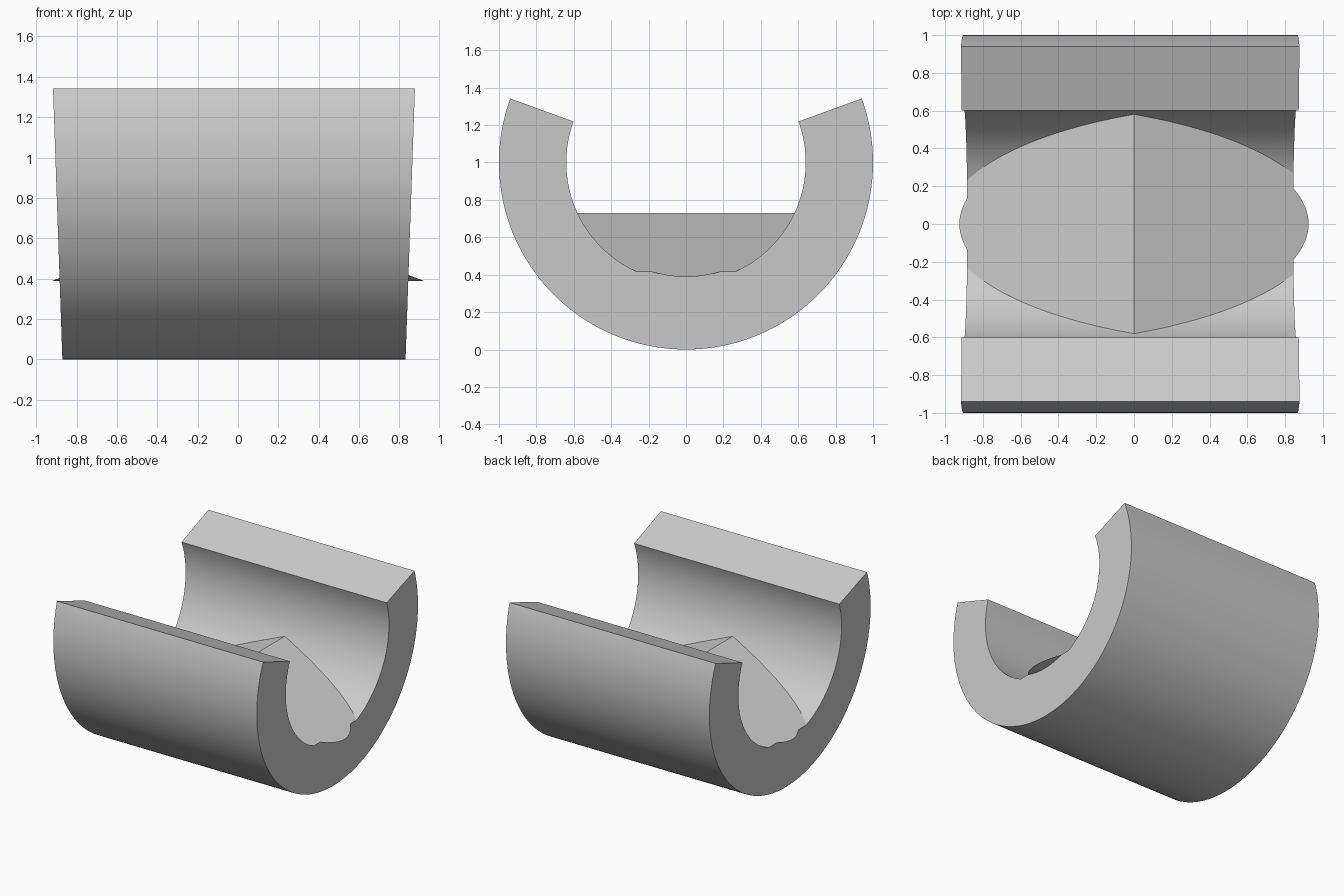
import bpy
import bmesh
from math import cos, sin, radians
from mathutils import Vector

if "Cube" in bpy.data.objects:
    bpy.data.objects.remove(bpy.data.objects["Cube"], do_unlink=True)

OUTER, BORE, TIP = 1.0, 0.64, 0.612   # radii about the axis at z = 1
RIDGE, FALL = 0.73, 0.37              # ridge height and slope of the floor
TAPER = 0.0345                        # outward lean of the end faces

grey = bpy.data.materials.new("plain grey")
grey.use_nodes = True
grey.diffuse_color = (0.6, 0.6, 0.6, 1)
grey.node_tree.nodes["Principled BSDF"].inputs["Base Color"].default_value = grey.diffuse_color


def arc(radius, start, end, steps):
    angles = [radians(start + (end - start) * i / steps) for i in range(steps + 1)]
    return [(radius * cos(a), 1 + radius * sin(a)) for a in angles]


def prism(section, left, right):
    """Closed bar along x with a (y, z) section; left and right give x at height z."""
    bm = bmesh.new()
    a = [bm.verts.new((left(z), y, z)) for y, z in section]
    b = [bm.verts.new((right(z), y, z)) for y, z in section]
    bm.faces.new(a)
    bm.faces.new(b[::-1])
    for i in range(len(a)):
        j = (i + 1) % len(a)
        bm.faces.new((a[i], b[i], b[j], a[j]))
    bmesh.ops.recalc_face_normals(bm, faces=bm.faces)
    return bm


def finish(bm, name):
    mesh = bpy.data.meshes.new(name)
    bm.to_mesh(mesh)
    bm.free()
    mesh.materials.append(grey)
    ob = bpy.data.objects.new(name, mesh)
    bpy.context.collection.objects.link(ob)
    return ob


def select(ob):
    bpy.ops.object.select_all(action="DESELECT")
    ob.select_set(True)
    bpy.context.view_layer.objects.active = ob


def subtract(ob, cutter):
    select(ob)
    mod = ob.modifiers.new("cut", "BOOLEAN")
    mod.operation, mod.solver, mod.object = "DIFFERENCE", "EXACT", cutter
    bpy.ops.object.modifier_apply(modifier=mod.name)
    bpy.data.objects.remove(cutter, do_unlink=True)


def left_end(z):
    return -0.87 - TAPER * z


def right_end(z):
    return 0.83 + TAPER * z


# Solid cradle body: open sector with leaning ends
sector = arc(OUTER, -200, 20, 110) + [(0, 1)]
cradle = finish(prism(sector, left_end, right_end), "cradle")

# Bore with a gabled underside, leaving a ridged floor in the trough
bore = finish(prism(arc(BORE, 0, 360, 180)[:-1], lambda z: -1.5, lambda z: 1.5), "bore_cutter")
bm = bmesh.new()
gable = [(-2, -1), (2, -1), (2, RIDGE - 2 * FALL), (0, RIDGE), (-2, RIDGE - 2 * FALL)]
base = bm.faces.new([bm.verts.new((x, -1.5, z)) for x, z in gable])
side = bmesh.ops.extrude_face_region(bm, geom=[base])["geom"]
bmesh.ops.translate(bm, vec=(0, 3, 0), verts=[v for v in side if isinstance(v, bmesh.types.BMVert)])
bmesh.ops.recalc_face_normals(bm, faces=bm.faces)
subtract(bore, finish(bm, "floor_cutter"))
subtract(cradle, bore)


# Thin floor lips poking out past each end
def lip(name, sign, end):
    bm = prism(arc(TIP, -150, -30, 80), lambda z: -1.2, lambda z: 1.2)

    def clip(point, normal, fill):
        geom = bm.verts[:] + bm.edges[:] + bm.faces[:]
        cut = bmesh.ops.bisect_plane(bm, geom=geom, plane_co=point, plane_no=normal, clear_outer=True)
        if fill:
            edges = [e for e in cut["geom_cut"] if isinstance(e, bmesh.types.BMEdge)]
            bmesh.ops.contextual_create(bm, geom=edges)

    clip(Vector((0, 0, RIDGE)), Vector((sign * FALL, 0, 1)), True)
    clip(Vector((end(0), 0, 0)), Vector((-sign, 0, TAPER)), False)
    bmesh.ops.recalc_face_normals(bm, faces=bm.faces)
    return finish(bm, name)


parts = [cradle, lip("left_lip", 1, right_end), lip("right_lip", -1, left_end)]
for part in parts:
    select(part)
    bpy.ops.object.shade_smooth_by_angle(angle=radians(15))
